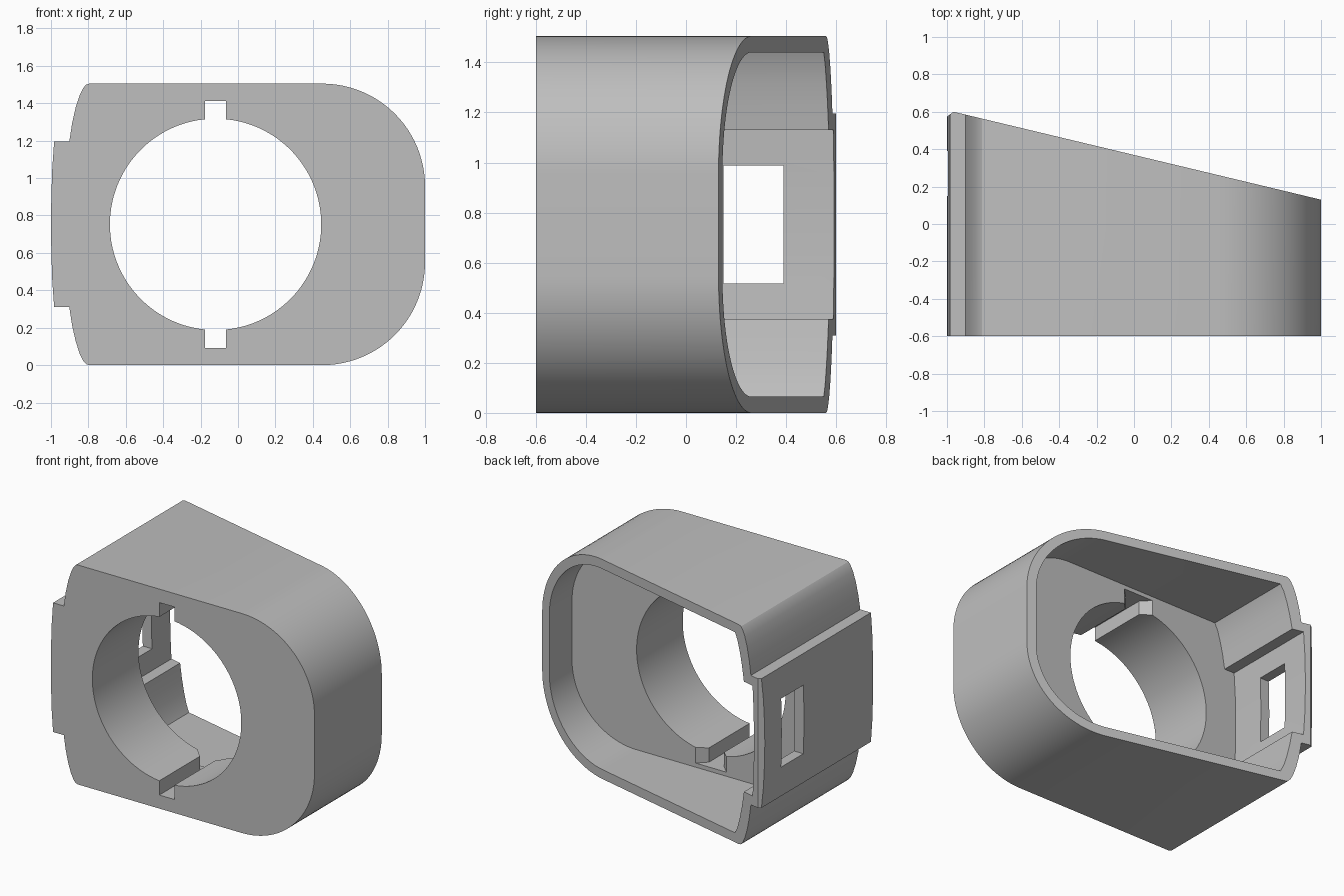
import bpy, bmesh, math
from mathutils import Vector

if "Cube" in bpy.data.objects:
    bpy.data.objects.remove(bpy.data.objects["Cube"], do_unlink=True)

MID = 0.7525          # height of the symmetry plane
FRONT, FLOOR = -0.6, -0.1

grey = bpy.data.materials.new("plain grey")
grey.use_nodes = True
grey.diffuse_color = (0.52, 0.52, 0.52, 1)
grey.node_tree.nodes["Principled BSDF"].inputs["Base Color"].default_value = (0.52, 0.52, 0.52, 1)


def prism(name, points, start, depth):
    """Extrude a closed 3D outline along a vector."""
    bm = bmesh.new()
    face = bm.faces.new([bm.verts.new(Vector(p) + Vector(start)) for p in points])
    grown = bmesh.ops.extrude_face_region(bm, geom=[face])["geom"]
    moved = [v for v in grown if isinstance(v, bmesh.types.BMVert)]
    bmesh.ops.translate(bm, verts=moved, vec=depth)
    bmesh.ops.recalc_face_normals(bm, faces=bm.faces)
    mesh = bpy.data.meshes.new(name)
    bm.to_mesh(mesh)
    bm.free()
    obj = bpy.data.objects.new(name, mesh)
    bpy.context.collection.objects.link(obj)
    mesh.materials.append(grey)
    return obj


def along_y(name, outline, y0, y1):
    return prism(name, [(x, 0, z) for x, z in outline], (0, y0, 0), (0, y1 - y0, 0))


def along_z(name, outline, z0, z1):
    return prism(name, [(x, y, 0) for x, y in outline], (0, 0, z0), (0, 0, z1 - z0))


def cut(target, cutter):
    mod = target.modifiers.new(cutter.name, "BOOLEAN")
    mod.operation = "DIFFERENCE"
    mod.solver = "EXACT"
    mod.object = cutter
    bpy.context.view_layer.objects.active = target
    bpy.ops.object.modifier_apply(modifier=mod.name)
    bpy.data.objects.remove(cutter, do_unlink=True)


def housing_outline(side, half_height, right, radius, steps=24):
    """Upper left side points, round right corner, mirrored downwards."""
    upper = [(x, z) for x, z in side]
    for i in range(steps + 1):
        a = math.pi / 2 * (1 - i / steps)
        upper.append((right - radius + radius * math.cos(a),
                      half_height - radius + radius * math.sin(a)))
    lower = [(x, -z) for x, z in reversed(upper) if z > 0.001]
    return [(x, MID + z) for x, z in upper + lower]


# Outer body with the raised side panel
outer_side = [(-1.0, 0), (-0.998, 0.15), (-0.993, 0.3), (-0.983, 0.443), (-0.902, 0.443),
              (-0.887, 0.54), (-0.868, 0.625), (-0.847, 0.69), (-0.827, 0.73),
              (-0.812, 0.747), (-0.795, 0.7525)]
housing = along_y("housing", housing_outline(outer_side, 0.7525, 1.0, 0.55), FRONT, 0.7)

# Hollow interior, open to the back
inner_side = [(-0.93, 0), (-0.927, 0.2), (-0.917, 0.378), (-0.838, 0.378),
              (-0.821, 0.48), (-0.802, 0.565), (-0.78, 0.64), (-0.757, 0.688)]
cut(housing, along_y("cavity", housing_outline(inner_side, 0.688, 0.935, 0.485), FLOOR, 0.9))

# Round opening through the thick front
HOLE_X, HOLE_R, SIDES = -0.12, 0.565, 96
ring = [(HOLE_X + HOLE_R * math.cos(math.tau * (i + 0.5) / SIDES),
         MID + HOLE_R * math.sin(math.tau * (i + 0.5) / SIDES)) for i in range(SIDES)]
cut(housing, along_y("opening", ring, FRONT - 0.1, FLOOR + 0.05))

# Key slots at top and bottom, flared at the back
w, flare = 0.057, 0.06
half = [(w, FRONT - 0.1), (w, FLOOR - flare), (w + flare, FLOOR), (w + flare, FLOOR + 0.03)]
slot = [(HOLE_X + x, y) for x, y in half] + [(HOLE_X - x, y) for x, y in reversed(half)]
cut(housing, along_z("key_slots", slot, MID - 0.66, MID + 0.66))

# Window in the side panel
window = [(-1.2, 0.15), (-0.85, 0.15), (-0.85, 0.39), (-1.2, 0.39)]
cut(housing, along_z("window", window, MID - 0.235, MID + 0.235))

# Slanted back with a bevelled panel edge
slant = [(1.2, 0.082), (-0.965, 0.6), (-1.1, 0.5), (-1.1, 1.0), (1.2, 1.0)]
cut(housing, along_z("slant", slant, -0.2, 1.7))

# Smooth curves, crisp edges
bpy.ops.object.select_all(action="DESELECT")
housing.select_set(True)
bpy.context.view_layer.objects.active = housing
bpy.ops.object.shade_smooth_by_angle(angle=math.radians(25))
